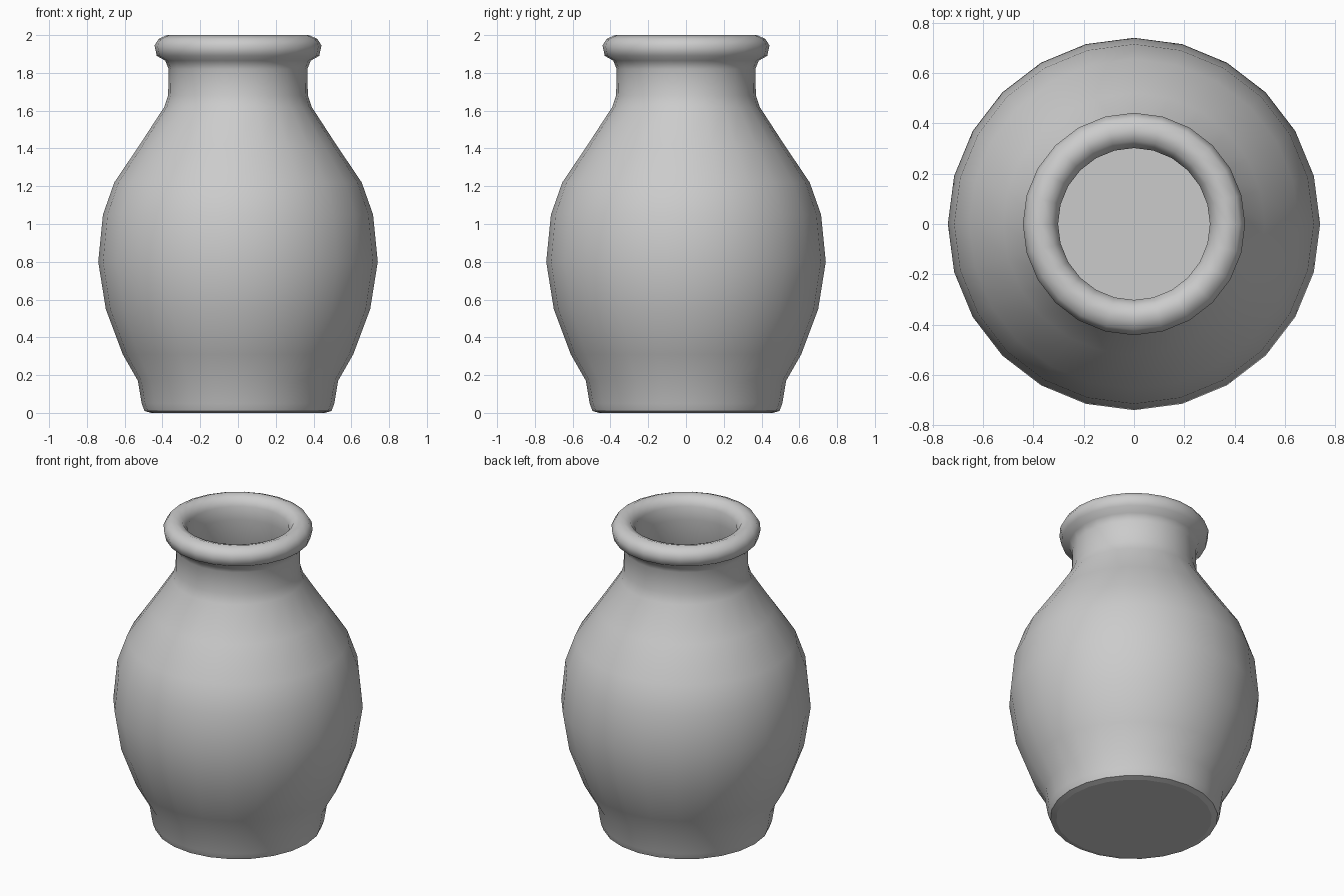
import bpy, bmesh, math

if "Cube" in bpy.data.objects:
    bpy.data.objects.remove(bpy.data.objects["Cube"])

SIDES = 24

# Half cross-section (radius, height): foot, belly, neck, rolled lip, then inside wall and floor
outside = [(0.46, 0.0), (0.495, 0.01), (0.51, 0.05), (0.53, 0.17), (0.61, 0.31),
           (0.70, 0.55), (0.74, 0.80), (0.715, 1.05), (0.655, 1.22), (0.52, 1.42),
           (0.39, 1.62), (0.37, 1.68), (0.367, 1.82), (0.385, 1.865)]
lip = [(0.43, 1.89), (0.442, 1.945), (0.42, 1.98), (0.375, 2.0),
       (0.33, 1.985), (0.302, 1.94)]
inside = [(0.308, 1.85), (0.315, 1.66), (0.46, 1.40), (0.60, 1.18), (0.67, 0.80),
          (0.63, 0.55), (0.54, 0.31), (0.46, 0.17), (0.44, 0.07)]


def lathe(name, profile, sides):
    bm = bmesh.new()
    rings = []
    for r, z in profile:
        rings.append([bm.verts.new((r * math.cos(math.tau * i / sides),
                                    r * math.sin(math.tau * i / sides), z))
                      for i in range(sides)])
    for a, b in zip(rings, rings[1:]):
        for i in range(sides):
            j = (i + 1) % sides
            bm.faces.new((a[i], a[j], b[j], b[i]))
    # Close the underside and the inner floor
    bm.faces.new(rings[0][::-1])
    bm.faces.new(rings[-1])
    bmesh.ops.recalc_face_normals(bm, faces=bm.faces)
    mesh = bpy.data.meshes.new(name)
    bm.to_mesh(mesh)
    bm.free()
    obj = bpy.data.objects.new(name, mesh)
    bpy.context.collection.objects.link(obj)
    return obj


# Vase
vase = lathe("vase", outside + lip + inside, SIDES)
bpy.context.view_layer.objects.active = vase
vase.select_set(True)
bpy.ops.object.shade_smooth_by_angle(angle=math.radians(50))
for p in vase.data.polygons:
    if len(p.vertices) > 4:
        p.use_smooth = False
